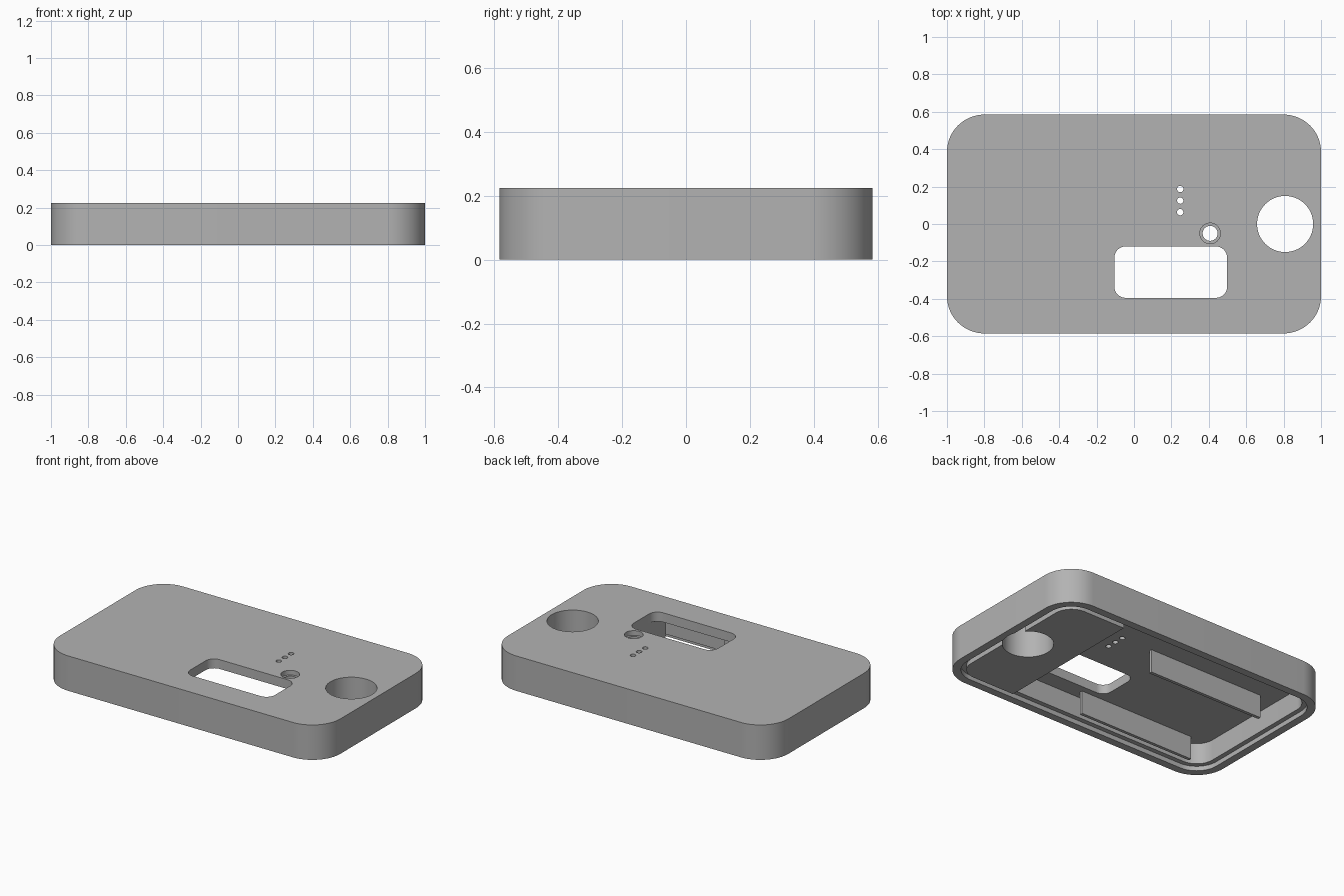
import bpy, bmesh, math

old = bpy.data.objects.get("Cube")
if old:
    bpy.data.objects.remove(old, do_unlink=True)

HX, HY, H = 1.0, 0.585, 0.225     # half length, half width, height
CEILING = 0.165

grey = bpy.data.materials.new("plain grey")
grey.use_nodes = True
colour = (0.45, 0.45, 0.45, 1)
grey.diffuse_color = colour
grey.node_tree.nodes["Principled BSDF"].inputs["Base Color"].default_value = colour


def rounded(x0, x1, y0, y1, r_left, r_right, steps=16):
    """Rectangle outline with separate left and right corner radii."""
    pts = []
    corners = [(x1, y1, r_right, 0), (x0, y1, r_left, 90),
               (x0, y0, r_left, 180), (x1, y0, r_right, 270)]
    for x, y, r, start in corners:
        if r == 0:
            pts.append((x, y))
            continue
        cx = x - r if x == x1 else x + r
        cy = y - r if y == y1 else y + r
        for i in range(steps + 1):
            a = math.radians(start + 90 * i / steps)
            pts.append((cx + r * math.cos(a), cy + r * math.sin(a)))
    return pts


def inset(d):
    return rounded(-HX + d, HX - d, -HY + d, HY - d, 0.2 - d, 0.2 - d)


def circle(x, y, r, n=48):
    return [(x + r * math.cos(2 * math.pi * i / n),
             y + r * math.sin(2 * math.pi * i / n)) for i in range(n)]


def prism(name, pts, z0, z1):
    """Extrude an outline from z0 to z1."""
    bm = bmesh.new()
    face = bm.faces.new([bm.verts.new((x, y, z0)) for x, y in pts])
    new = bmesh.ops.extrude_face_region(bm, geom=[face])["geom"]
    bmesh.ops.translate(bm, vec=(0, 0, z1 - z0),
                        verts=[g for g in new if isinstance(g, bmesh.types.BMVert)])
    bmesh.ops.recalc_face_normals(bm, faces=bm.faces)
    mesh = bpy.data.meshes.new(name)
    bm.to_mesh(mesh)
    bm.free()
    mesh.materials.append(grey)
    ob = bpy.data.objects.new(name, mesh)
    bpy.context.collection.objects.link(ob)
    return ob


def boolean(target, tool, operation="DIFFERENCE"):
    """Apply a boolean and remove the tool."""
    mod = target.modifiers.new("cut", "BOOLEAN")
    mod.operation, mod.object, mod.solver = operation, tool, "EXACT"
    bpy.context.view_layer.objects.active = target
    bpy.ops.object.modifier_apply(modifier=mod.name)
    bpy.data.objects.remove(tool, do_unlink=True)


case = prism("case", inset(0), 0, H)

# Groove around the underside
groove = prism("groove_cutter", inset(0.05), -0.1, 0.03)
boolean(groove, prism("groove_core", inset(0.082), -0.2, 0.1))
boolean(case, groove)

# Hollow compartment, leaving the right-hand end solid
boolean(case, prism("compartment_cutter",
                    rounded(-HX + 0.08, 0.5, -HY + 0.08, HY - 0.08, 0.12, 0), -0.1, CEILING))

# Window, large hole, button hole with counterbore, indicator holes
boolean(case, prism("window_cutter", rounded(-0.105, 0.498, -0.395, -0.12, 0.06, 0.06, 8), 0.1, 0.4))
boolean(case, prism("large_hole_cutter", circle(0.808, 0, 0.15, 64), -0.1, 0.4))
boolean(case, prism("button_hole_cutter", circle(0.407, -0.05, 0.04), 0.1, 0.4))
boolean(case, prism("counterbore_cutter", circle(0.407, -0.05, 0.055), 0.195, 0.4))
for i in range(3):
    boolean(case, prism("indicator_cutter", circle(0.247, 0.063 + 0.062 * i, 0.017, 24), 0.1, 0.4))

# Two ribs that hold the contents of the compartment
for name, y in (("back_rib", 0.185), ("front_rib", -0.445)):
    prism(name, rounded(-0.8, 0.03, y - 0.01, y + 0.01, 0, 0), 0.015, CEILING + 0.005)

bpy.ops.object.select_all(action="DESELECT")
case.select_set(True)
bpy.context.view_layer.objects.active = case
bpy.ops.object.shade_smooth_by_angle(angle=math.radians(30))
